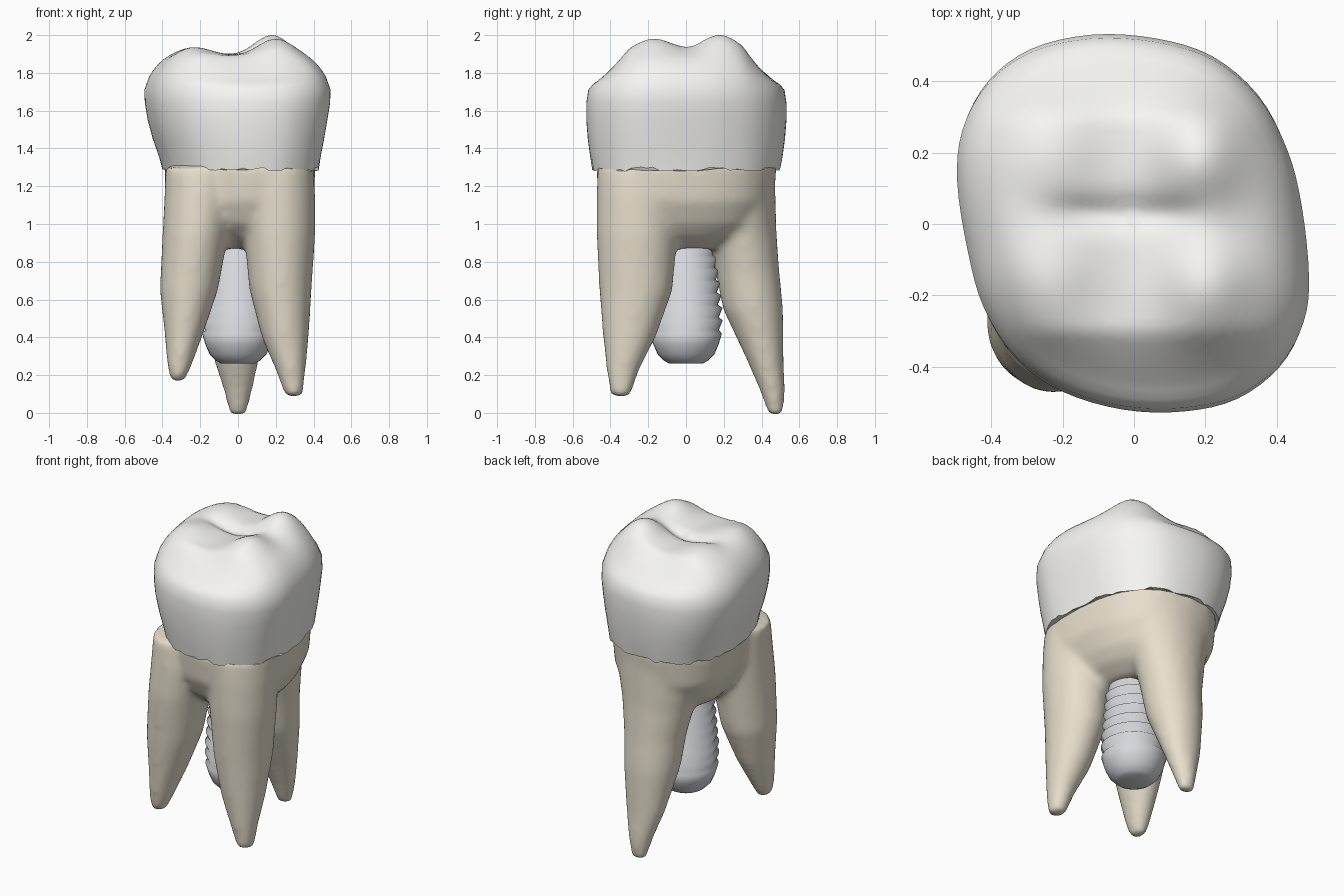
import bpy, bmesh, math, random
from mathutils import Vector

if "Cube" in bpy.data.objects:
    bpy.data.objects.remove(bpy.data.objects["Cube"])

random.seed(4)
TAU = math.tau

# Crown outline seen from above, counter-clockwise
OUTLINE = [(.49, -.15), (.47, .05), (.43, .21), (.35, .36), (.22, .47), (.06, .52), (-.12, .53),
           (-.29, .49), (-.41, .40), (-.48, .27), (-.495, .12), (-.465, -.08), (-.42, -.24),
           (-.33, -.38), (-.20, -.47), (-.03, -.52), (.14, -.525), (.29, -.49), (.41, -.40),
           (.475, -.28)]


def smooth_outline(pts, steps=4):
    """Closed Catmull-Rom curve through the points."""
    out, n = [], len(pts)
    for i in range(n):
        a, b, c, d = (Vector(pts[(i + k) % n]) for k in (-1, 0, 1, 2))
        for j in range(steps):
            t = j / steps
            out.append(.5 * (2 * b + (c - a) * t + (2 * a - 5 * b + 4 * c - d) * t * t
                             + (3 * b - a - 3 * c + d) * t ** 3))
    return out


def ellipse(z, cx, cy, rx, ry, sides):
    """Horizontal ring, counter-clockwise from above."""
    return [(cx + rx * math.cos(TAU * i / sides), cy + ry * math.sin(TAU * i / sides), z)
            for i in range(sides)]


def loft(bm, rings):
    """Skin a stack of rings from the bottom up and cap both ends."""
    rows = [[bm.verts.new(p) for p in ring] for ring in rings]
    n = len(rows[0])
    for lo, hi in zip(rows, rows[1:]):
        for i in range(n):
            bm.faces.new((lo[i], lo[(i + 1) % n], hi[(i + 1) % n], hi[i]))
    bm.faces.new(rows[0][::-1])
    bm.faces.new(rows[-1])


def finish(bm, name, colour):
    me = bpy.data.meshes.new(name)
    bm.to_mesh(me)
    bm.free()
    ob = bpy.data.objects.new(name, me)
    bpy.context.collection.objects.link(ob)
    mat = bpy.data.materials.new(name + "_material")
    mat.diffuse_color = (*colour, 1)
    mat.use_nodes = True
    mat.node_tree.nodes["Principled BSDF"].inputs["Base Color"].default_value = mat.diffuse_color
    me.materials.append(mat)
    for p in me.polygons:
        p.use_smooth = True
    return ob


def shade(ob, degrees):
    bpy.ops.object.select_all(action='DESELECT')
    ob.select_set(True)
    bpy.context.view_layer.objects.active = ob
    bpy.ops.object.shade_smooth_by_angle(angle=math.radians(degrees))


outline = smooth_outline(OUTLINE)

# Crown: bulging wall, then a chewing surface with four cusps
CUSPS = [(.18, .18, .11), (.20, -.17, .09), (-.23, .18, .045), (-.23, -.14, .045)]


def chew_height(x, y):
    z = 1.89 - .65 * max(0, abs(y) - .30)
    for cx, cy, a in CUSPS:
        z += a * math.exp(-((x - cx) / .13) ** 2 - ((y - cy) / .15) ** 2)
    z -= .03 * math.exp(-((y - .03) / .045) ** 2 - ((x + .04) / .2) ** 4)
    return z


WALL = [(1.29, .84, .94, .015), (1.36, .87, .962, .012), (1.45, .92, .985, .005),
        (1.55, .965, 1, 0), (1.64, .995, 1, 0), (1.71, 1, .98, 0)]
rings = []
for k, (z, sx, sy, dx) in enumerate(WALL):
    rings.append([(p.x * sx + dx, p.y * sy, z + (random.uniform(-.012, .012) if k == 0 else 0))
                  for p in outline])
for k in range(1, 20):
    s = 1 - k / 20
    w = max(0, (s - .5) / .5) ** 3.5
    sy = 1 - .02 * s
    rings.append([(p.x * s, p.y * s * sy,
                   chew_height(p.x * s, p.y * s * sy) * (1 - w) + 1.73 * w) for p in outline])
bm = bmesh.new()
loft(bm, rings)
shade(finish(bm, "crown", (.93, .925, .90)), 60)

# Roots: trunk plus three tapering roots, fused by a remesh
# each root section: z, centre x, centre y, radius x, radius y
ROOTS = [
    [(1.30, -.195, -.24, .19, .21), (1.15, -.20, -.245, .19, .22), (.95, -.225, -.26, .175, .215),
     (.65, -.26, -.27, .155, .185), (.43, -.285, -.30, .105, .135), (.25, -.31, -.335, .065, .08),
     (.165, -.32, -.345, .037, .048)],
    [(1.30, .20, -.25, .20, .22), (1.15, .21, -.255, .20, .22), (.95, .22, -.26, .19, .215),
     (.65, .225, -.265, .165, .195), (.40, .25, -.30, .125, .14), (.22, .28, -.335, .078, .085),
     (.085, .297, -.347, .047, .052)],
    [(1.30, -.02, .26, .31, .21), (1.15, -.02, .265, .29, .21), (.95, -.015, .295, .23, .185),
     (.75, -.01, .325, .19, .17), (.55, -.01, .355, .17, .16), (.28, -.008, .42, .12, .098),
     (.12, 0, .457, .077, .067), (-.012, 0, .477, .044, .04)]]
TRUNK = [(.87, .35, .38), (.93, .56, .60), (1.0, .68, .76), (1.12, .79, .87), (1.32, .815, .905)]
bm = bmesh.new()
loft(bm, [[(p.x * sx + .012, p.y * sy, z) for p in outline] for z, sx, sy in TRUNK])
for root in ROOTS:
    loft(bm, [ellipse(*section, 24) for section in reversed(root)])
roots = finish(bm, "roots", (.80, .74, .61))
rm = roots.modifiers.new("fuse", 'REMESH')
rm.mode = 'VOXEL'
rm.voxel_size = .02
rm.use_smooth_shade = True
sm = roots.modifiers.new("soften", 'SMOOTH')
sm.factor = .5
sm.iterations = 12

# Implant: rounded tip below a fully threaded post
profile = [(.262, .09), (.275, .115), (.31, .15), (.36, .172), (.42, .19)]
for k in range(8):
    z = .44 + k * .066
    r = .194 - .08 * max(0, z - .5)
    profile += [(z, r - .02), (z + .05, r)]
bm = bmesh.new()
loft(bm, [ellipse(z, 0, 0, r, r, 32) for z, r in profile])
finish(bm, "implant_screw", (.68, .69, .73))
